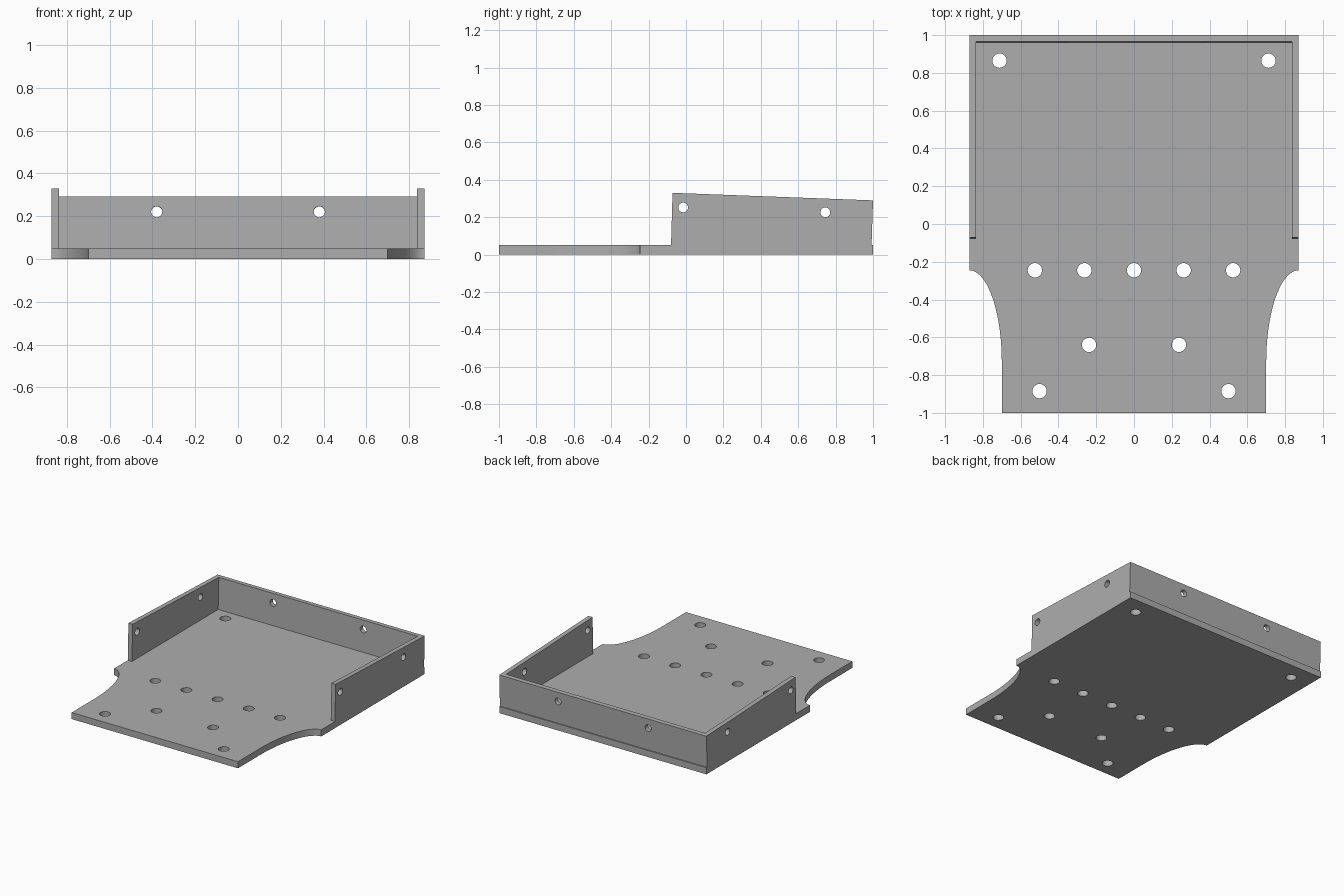
import bpy, bmesh, math
from mathutils import Matrix, Vector

cube = bpy.data.objects.get("Cube")
if cube:
    bpy.data.objects.remove(cube, do_unlink=True)

grey = bpy.data.materials.new("plain grey")
grey.use_nodes = True
grey.diffuse_color = (0.42, 0.42, 0.42, 1)
grey.node_tree.nodes["Principled BSDF"].inputs["Base Color"].default_value = grey.diffuse_color

HALF, WALL, THICK, LEAN = 0.872, 0.035, 0.05, 0.008


def add_object(name, bm):
    bmesh.ops.recalc_face_normals(bm, faces=bm.faces)
    mesh = bpy.data.meshes.new(name)
    bm.to_mesh(mesh)
    bm.free()
    mesh.materials.append(grey)
    obj = bpy.data.objects.new(name, mesh)
    bpy.context.collection.objects.link(obj)
    return obj


def prism(name, outline, bottom, top):
    """Closed solid between two copies of an outline, placed by bottom() and top()."""
    bm = bmesh.new()
    low = [bm.verts.new(bottom(*p)) for p in outline]
    high = [bm.verts.new(top(*p)) for p in outline]
    bm.faces.new(low)
    bm.faces.new(high)
    n = len(outline)
    for i in range(n):
        j = (i + 1) % n
        bm.faces.new((low[i], low[j], high[j], high[i]))
    return add_object(name, bm)


def drill(obj, holes, radius):
    """Cut round holes, each given as a centre, an axis and a length."""
    bm = bmesh.new()
    for centre, axis, length in holes:
        turn = Vector(axis).to_track_quat("Z", "Y").to_matrix().to_4x4()
        bmesh.ops.create_cone(bm, cap_ends=True, segments=32, radius1=radius, radius2=radius,
                              depth=length, matrix=Matrix.Translation(centre) @ turn)
    cutter = add_object("hole_cutter", bm)
    cutter.hide_render = True
    mod = obj.modifiers.new("holes", "BOOLEAN")
    mod.operation, mod.solver, mod.object = "DIFFERENCE", "EXACT", cutter
    bpy.ops.object.select_all(action="DESELECT")
    obj.select_set(True)
    bpy.context.view_layer.objects.active = obj
    bpy.ops.object.modifier_apply(modifier=mod.name)
    bpy.data.objects.remove(cutter, do_unlink=True)
    bpy.ops.object.shade_smooth_by_angle(angle=math.radians(30))


# Base plate: wide at the back, narrowing through an elliptical curve to the front
right_edge = [(HALF, 1), (HALF, -0.245)]
for i in range(1, 25):
    a = math.radians(90 * i / 24)
    right_edge.append((HALF - 0.172 * math.sin(a), -0.73 + 0.485 * math.cos(a)))
right_edge.append((0.7, -1))
outline = right_edge + [(-x, y) for x, y in reversed(right_edge)]
plate = prism("base_plate", outline, lambda x, y: (x, y, 0), lambda x, y: (x, y, THICK))

# Mounting holes in the plate
spots = [(0, -0.245)]
for x, y in [(0.263, -0.245), (0.525, -0.245), (0.238, -0.64), (0.5, -0.885), (0.712, 0.865)]:
    spots += [(x, y), (-x, y)]
drill(plate, [((x, y, THICK / 2), (0, 0, 1), 0.2) for x, y in spots], 0.038)

# U-shaped wall, leaning slightly back, with a sloping top
back, front = 1 - LEAN, -0.08
inner = HALF - WALL
half_u = [(HALF, back), (HALF, front), (inner, front), (inner, back - WALL)]
u_shape = half_u + [(-x, y) for x, y in reversed(half_u)]
walls = prism("surrounding_walls", u_shape, lambda x, y: (x, y, THICK),
              lambda x, y: (x, y + LEAN, 0.33 - 0.0375 * (y - front)))

# Screw holes in the side walls and back wall
screws = []
for s in (-1, 1):
    mid = s * (HALF - WALL / 2)
    screws += [((mid, y, z), (1, 0, 0), 0.1) for y, z in [(-0.015, 0.252), (0.745, 0.226)]]
    screws.append(((s * 0.38, 0.98, 0.22), (0, 1, -0.035), 0.1))
drill(walls, screws, 0.026)
